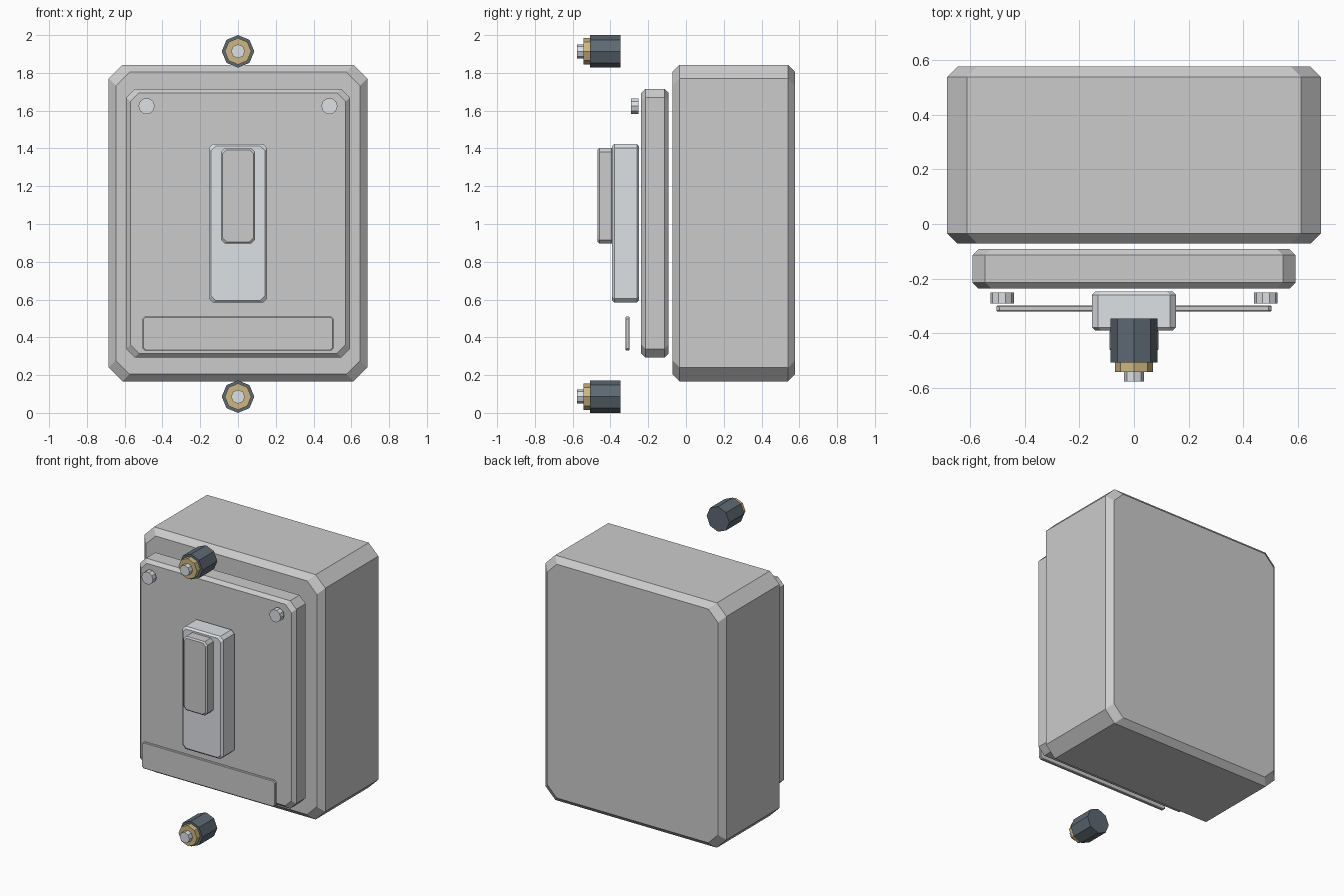
import bpy, bmesh
from math import cos, sin, tau

if "Cube" in bpy.data.objects:
    bpy.data.objects.remove(bpy.data.objects["Cube"])


def material(name, rgb):
    m = bpy.data.materials.new(name)
    m.diffuse_color = (*rgb, 1)
    m.use_nodes = True
    m.node_tree.nodes["Principled BSDF"].inputs["Base Color"].default_value = m.diffuse_color
    return m


STEEL = material("pale_steel", (0.72, 0.75, 0.78))
DARK = material("dark_insulator", (0.11, 0.14, 0.17))
BRASS = material("brass", (0.62, 0.47, 0.22))


def octagon(hw, hh, c):
    """Rectangle outline with clipped corners."""
    return [(hw - c, -hh), (hw, -hh + c), (hw, hh - c), (hw - c, hh),
            (-hw + c, hh), (-hw, hh - c), (-hw, -hh + c), (-hw + c, -hh)]


def loft(name, rings, x=0, z=0, mat=None):
    """Skin (y, outline) rings along y and cap both ends."""
    bm = bmesh.new()
    loops = [[bm.verts.new((px + x, y, pz + z)) for px, pz in pts] for y, pts in rings]
    n = len(loops[0])
    for a, b in zip(loops, loops[1:]):
        for i in range(n):
            bm.faces.new((a[i], a[(i + 1) % n], b[(i + 1) % n], b[i]))
    bm.faces.new(loops[0])
    bm.faces.new(loops[-1][::-1])
    bmesh.ops.recalc_face_normals(bm, faces=bm.faces)
    me = bpy.data.meshes.new(name)
    bm.to_mesh(me)
    bm.free()
    ob = bpy.data.objects.new(name, me)
    bpy.context.collection.objects.link(ob)
    if mat:
        me.materials.append(mat)
    return ob


def slab(name, hw, z0, z1, y0, y1, corner, edge, mat=None):
    """Box with clipped corners and chamfered front and back rims."""
    hh = (z1 - z0) / 2
    outer = octagon(hw, hh, corner)
    inner = octagon(hw - edge, hh - edge, corner)
    rings = [(y0, inner), (y0 + edge, outer), (y1 - edge, outer), (y1, inner)]
    return loft(name, rings, z=(z0 + z1) / 2, mat=mat)


def peg(name, r, y0, y1, x, z, sides, mat):
    """Faceted cylinder along y."""
    pts = [(r * cos(tau * i / sides), r * sin(tau * i / sides)) for i in range(sides)]
    return loft(name, [(y0, pts), (y1, pts)], x, z, mat)


# Enclosure, front plate and switch
slab("enclosure", 0.685, 0.167, 1.843, -0.072, 0.578, 0.073, 0.038)
slab("front_plate", 0.592, 0.293, 1.716, -0.237, -0.092, 0.046, 0.022)
slab("switch_housing", 0.154, 0.584, 1.424, -0.391, -0.248, 0.022, 0.012, STEEL)
slab("switch_lever", 0.09, 0.896, 1.402, -0.468, -0.385, 0.02, 0.009)

# Blank label strip
slab("label_strip", 0.505, 0.33, 0.51, -0.321, -0.299, 0.012, 0.004)

# Cover screws
for side, x in (("left", -0.484), ("right", 0.484)):
    peg("cover_screw_" + side, 0.043, -0.291, -0.252, x, 1.624, 10, STEEL)

# Terminals above and below: insulator, brass collar, steel stud
for end, z in (("lower", 0.086), ("upper", 1.914)):
    peg("terminal_insulator_" + end, 0.086, -0.508, -0.346, 0, z, 8, DARK)
    peg("terminal_collar_" + end, 0.07, -0.543, -0.5, 0, z, 8, BRASS)
    peg("terminal_stud_" + end, 0.037, -0.578, -0.53, 0, z, 8, STEEL)
